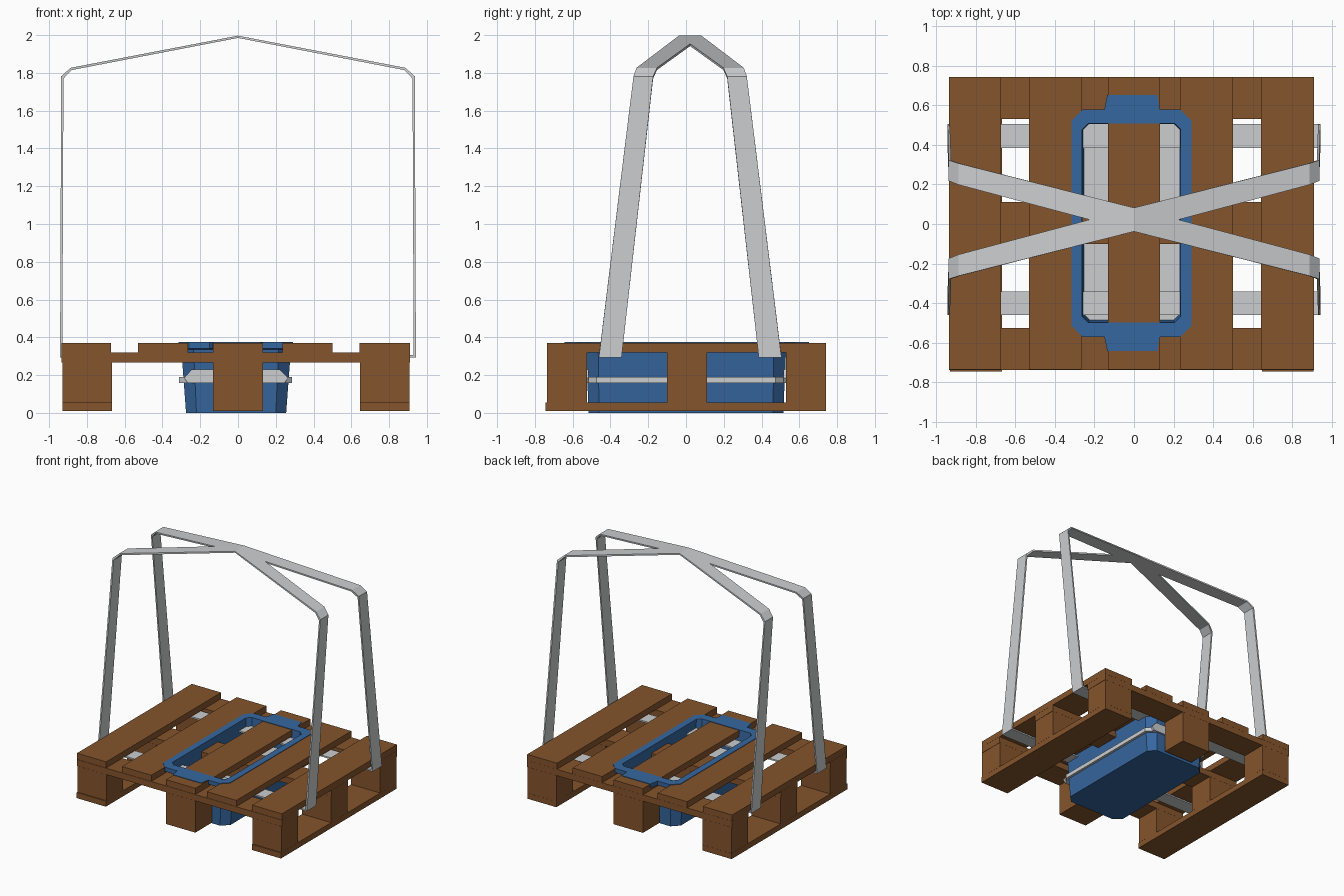
import bpy, bmesh

if "Cube" in bpy.data.objects:
    bpy.data.objects.remove(bpy.data.objects["Cube"])


def material(name, rgb):
    m = bpy.data.materials.new(name)
    m.diffuse_color = (*rgb, 1)
    m.use_nodes = True
    m.node_tree.nodes["Principled BSDF"].inputs["Base Color"].default_value = m.diffuse_color
    return m


WOOD = material("brown wood", (0.235, 0.09, 0.025))
BLUE = material("blue plastic", (0.037, 0.135, 0.35))
GREY = material("light grey", (0.60, 0.61, 0.62))


def finish(name, bm, mat):
    bmesh.ops.recalc_face_normals(bm, faces=bm.faces)
    me = bpy.data.meshes.new(name)
    bm.to_mesh(me)
    bm.free()
    me.materials.append(mat)
    ob = bpy.data.objects.new(name, me)
    bpy.context.collection.objects.link(ob)
    return ob


def loft(name, rings, mat, closed=False):
    """Skin a list of equal rings; cap the ends or join last to first."""
    bm = bmesh.new()
    vs = [[bm.verts.new(p) for p in r] for r in rings]
    n = len(vs[0])
    pairs = list(zip(vs, vs[1:]))
    if closed:
        pairs.append((vs[-1], vs[0]))
    else:
        bm.faces.new(vs[0])
        bm.faces.new(vs[-1])
    for a, b in pairs:
        for i in range(n):
            j = (i + 1) % n
            bm.faces.new((a[i], a[j], b[j], b[i]))
    return finish(name, bm, mat)


def box(name, x, y, z, mat):
    rings = [[(x[0], y[0], h), (x[1], y[0], h), (x[1], y[1], h), (x[0], y[1], h)] for h in z]
    return loft(name, rings, mat)


def octagon(x0, x1, y0, y1, c, z):
    return [(x0 + c, y0, z), (x1 - c, y0, z), (x1, y0 + c, z), (x1, y1 - c, z),
            (x1 - c, y1, z), (x0 + c, y1, z), (x0, y1 - c, z), (x0, y0 + c, z)]


# Pallet: top planks, cross planks, blocks and bottom runners
TOP_X = [(-0.935, -0.672), (-0.53, -0.265), (-0.132, 0.132), (0.235, 0.50), (0.642, 0.91)]
ROW_Y = [(-0.737, -0.525), (-0.10, 0.112), (0.53, 0.742)]
BLOCK_X = [(-0.93, -0.668), (-0.132, 0.132), (0.647, 0.908)]
for x in TOP_X:
    box("top_plank", x, (-0.735, 0.742), (0.32, 0.37), WOOD)
for y in ROW_Y:
    box("cross_plank", (-0.935, 0.91), y, (0.268, 0.3195), WOOD)
    for x in BLOCK_X:
        base = 0.01 if x[0] == -0.132 else 0.056
        box("pallet_block", x, y, (base, 0.2675), WOOD)
for x in (BLOCK_X[0], BLOCK_X[2]):
    box("bottom_runner", x, (-0.745, 0.742), (0.01, 0.0555), WOOD)

# Tub: outer wall, flange, opening, inner wall and floor
loft("tub", [
    octagon(-0.275, 0.255, -0.515, 0.515, 0.055, 0.0),
    octagon(-0.30, 0.28, -0.53, 0.53, 0.065, 0.335),
    octagon(-0.315, 0.29, -0.57, 0.578, 0.055, 0.34),
    octagon(-0.315, 0.29, -0.57, 0.578, 0.055, 0.374),
    octagon(-0.262, 0.235, -0.498, 0.508, 0.03, 0.374),
    octagon(-0.245, 0.225, -0.475, 0.49, 0.03, 0.02),
], BLUE)

# Tub handles: tapered tabs on both short ends
for ya, yb in ((-0.52, -0.642), (0.53, 0.652)):
    ym = -0.57 if ya < 0 else 0.578
    loft("tub_handle", [[(-0.155, ya, z), (0.14, ya, z), (0.14, ym, z), (0.13, ym, z), (0.118, yb, z),
                         (-0.135, yb, z), (-0.15, ym, z), (-0.155, ym, z)] for z in (0.34, 0.374)], BLUE)

# Grey shelf through the tub, showing outside as a belt, with raised ends
loft("tub_shelf", [octagon(-0.312, 0.287, -0.53, 0.53, 0.055, z) for z in (0.157, 0.19)], GREY)
for ya, yb in ((-0.535, -0.515), (0.515, 0.535)):
    loft("shelf_end", [[(-0.265, y, 0.157), (0.245, y, 0.157), (0.265, y, 0.185),
                        (0.222, y, 0.23), (-0.245, y, 0.23), (-0.285, y, 0.185)]
                       for y in (ya, yb)], GREY)

# Two closed straps crossing at the apex: x, y offset, z, half width
MID = 0.022
HALF = [(0.93, 0.423, 0.30, 0.06), (0.924, 0.248, 1.77, 0.052), (0.88, 0.23, 1.815, 0.054)]
T = 0.012
for s in (1, -1):
    path = [(-x, s * o, z, w) for x, o, z, w in HALF]
    path.append((0, 0, 1.985, 0.06))
    path += [(x, -s * o, z, w) for x, o, z, w in reversed(HALF)]
    rings = []
    for x, o, z, w in path:
        side = 0 if x == 0 else (1 if x > 0 else -1)
        dx = T * side * (0.5 if z > 1.8 else 1)
        dz = T if z > 1.5 else -T * 0.5
        y = MID + o
        rings.append([(x, y - w, z), (x, y + w, z), (x + dx, y + w, z + dz), (x + dx, y - w, z + dz)])
    loft("strap", rings, GREY)
    # Lower run of strap under the top planks
    y = MID + s * 0.423
    box("strap_base", (-0.942, 0.942), (y - 0.06, y + 0.06), (0.294, 0.306), GREY)
